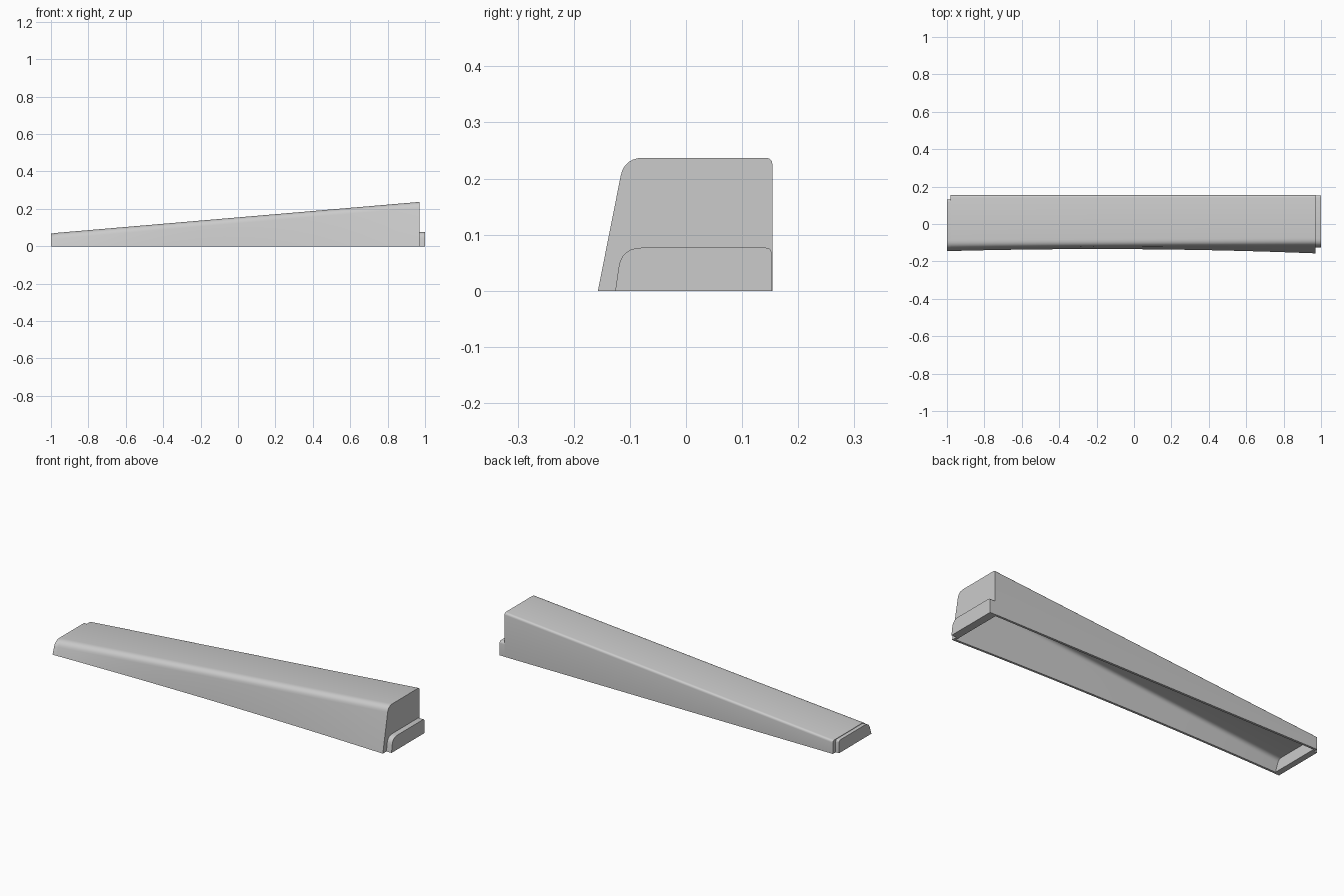
import bpy, bmesh
from mathutils import Vector

if "Cube" in bpy.data.objects:
    bpy.data.objects.remove(bpy.data.objects["Cube"])


def profile(foot, shoulder, back, h, r):
    """Open cross-section in y/z: front foot, rounded shoulder, back foot."""
    def arc(a, c, b, n=6):
        return [a.lerp(c, i / n).lerp(c.lerp(b, i / n), i / n) for i in range(n + 1)]
    f, s = Vector((foot, 0)), Vector((shoulder, h))
    t, rb = Vector((back, h)), min(0.012, r)
    down = (f - s).normalized()
    return ([f] + arc(s + down * r, s, s + Vector((r * 1.1, 0)))
            + arc(t - Vector((rb, 0)), t, t - Vector((0, rb)), 3) + [Vector((back, 0))])


def section(x, inset=0.0):
    u = (x + 1) / 1.97
    # front foot bows in at mid length and flares at both ends
    foot = -0.145 * (1 - u) - 0.157 * u + 0.066 * u * (1 - u)
    shoulder = -0.122 + 0.012 * u
    return profile(foot + inset, shoulder + inset, 0.154 - inset,
                   0.069 + 0.168 * u - inset, 0.032 - inset)


def skin(bm, rows):
    vs = [[bm.verts.new((x, p.x, p.y)) for p in pts] for x, pts in rows]
    for a, b in zip(vs, vs[1:]):
        for j in range(len(a) - 1):
            bm.faces.new((a[j], a[j + 1], b[j + 1], b[j]))
    bm.faces.new(vs[0])
    bm.faces.new(vs[-1])
    return vs


def finish(bm, name):
    bmesh.ops.recalc_face_normals(bm, faces=bm.faces)
    me = bpy.data.meshes.new(name)
    bm.to_mesh(me)
    bm.free()
    ob = bpy.data.objects.new(name, me)
    bpy.context.collection.objects.link(ob)
    bpy.ops.object.select_all(action='DESELECT')
    ob.select_set(True)
    bpy.context.view_layer.objects.active = ob
    bpy.ops.object.shade_smooth_by_angle(angle=0.6)


def block(name, x0, x1, pts):
    bm = bmesh.new()
    a, b = skin(bm, [(x0, pts), (x1, pts)])
    bm.faces.new((a[0], b[0], b[-1], a[-1]))
    finish(bm, name)


# Hollow tapered shell, open underneath
N, WALL = 16, 0.012
bm = bmesh.new()
xo = [-0.98 + 1.95 * i / N for i in range(N + 1)]
xi = [-0.968 + 1.926 * i / N for i in range(N + 1)]
outer = skin(bm, [(x, section(x)) for x in xo])
inner = skin(bm, [(x, section(x, WALL)) for x in xi])
# Bottom rim joining the outer and inner skins
for i in range(N):
    for k in (0, -1):
        bm.faces.new((outer[i][k], outer[i + 1][k], inner[i + 1][k], inner[i][k]))
for i in (0, -1):
    bm.faces.new((outer[i][0], outer[i][-1], inner[i][-1], inner[i][0]))
finish(bm, "tapered_shell")

# Narrower tip at the low end
block("low_end_tip", -1.0, -0.98, profile(-0.145, -0.122, 0.13, 0.068, 0.032))

# Joining lip at the tall end
block("tall_end_lip", 0.97, 1.0, profile(-0.126, -0.115, 0.153, 0.077, 0.035))
